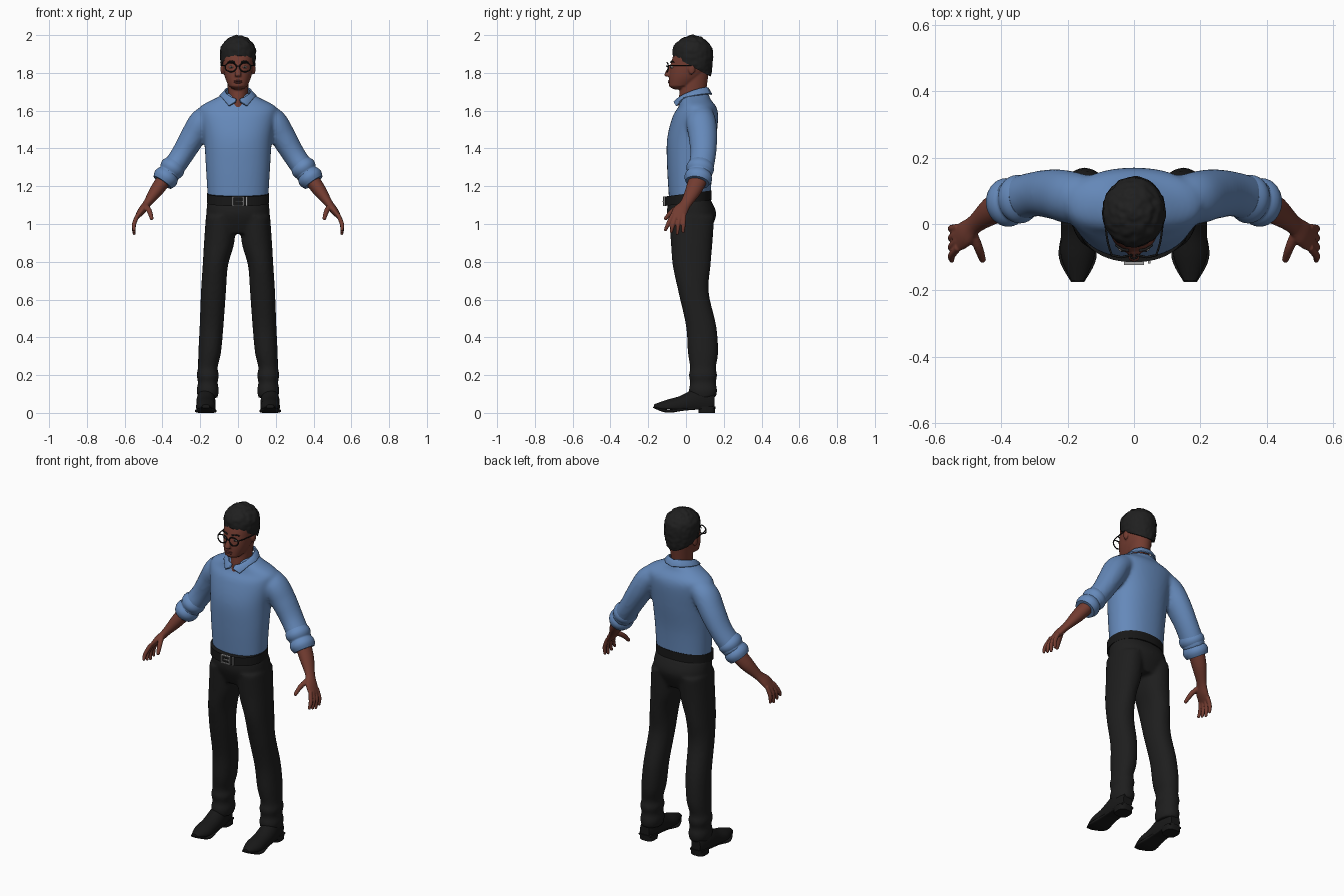
import bpy, bmesh, math
from mathutils import Vector, Matrix, noise

cube = bpy.data.objects.get("Cube")
if cube:
    bpy.data.objects.remove(cube, do_unlink=True)

X, Y, Z = Vector((1, 0, 0)), Vector((0, 1, 0)), Vector((0, 0, 1))
SIDES = ((1, "left"), (-1, "right"))


def material(name, red, green, blue):
    mat = bpy.data.materials.new(name)
    mat.use_nodes = True
    mat.diffuse_color = (red, green, blue, 1)
    mat.node_tree.nodes["Principled BSDF"].inputs["Base Color"].default_value = (red, green, blue, 1)
    return mat


shirt = material("blue shirt", .13, .25, .49)
skin = material("brown skin", .17, .045, .03)
cloth = material("black trousers", .013, .013, .013)
hair = material("black hair", .014, .014, .014)
leather = material("black leather", .009, .009, .009)
metal = material("buckle metal", .35, .35, .35)
white = material("eye white", .5, .45, .42)
lip = material("lips", .13, .035, .03)


def spline(points, steps):
    """Smooth interpolation through the stations."""
    points = [Vector(p) for p in points]
    padded = [points[0]] + points + [points[-1]]
    result = []
    for a, b, c, d in zip(padded, padded[1:], padded[2:], padded[3:]):
        for k in range(steps):
            t = k / steps
            curve = (c - a) * t + (a * 2 - b * 5 + c * 4 - d) * t ** 2 + (b * 3 - a - c * 3 + d) * t ** 3
            result.append(b + curve / 2)
    return result + [points[-1]]


def sweep(bm, stations, axis=None, ref=Y, sides=32, steps=5, power=2.0, aspect=1.0, mirror=1):
    """Closed tube through stations of x, y, z, half width and, where it differs, half depth."""
    rows = spline([(s[0] * mirror, *s[1:4], s[-1] * aspect) for s in stations], steps)
    rings = []
    for i, row in enumerate(rows):
        before, after = rows[max(i - 1, 0)], rows[min(i + 1, len(rows) - 1)]
        along = axis or (Vector(after[:3]) - Vector(before[:3])).normalized()
        deep = (ref - along * ref.dot(along)).normalized()
        wide = deep.cross(along)
        ring = []
        for k in range(sides):
            c, s = (math.copysign(abs(f) ** (2 / power), f)
                    for f in (math.cos(math.tau * k / sides), math.sin(math.tau * k / sides)))
            ring.append(bm.verts.new(Vector(row[:3]) + wide * c * row[3] + deep * s * row[4]))
        rings.append(ring)
    for low, high in zip(rings, rings[1:]):
        for k in range(sides):
            bm.faces.new((low[k - 1], low[k], high[k], high[k - 1]))
    bm.faces.new(rings[0])
    bm.faces.new(rings[-1])


def ball(bm, centre, size):
    place = Matrix.Translation(centre) @ Matrix.Diagonal((*size, 1))
    bmesh.ops.create_uvsphere(bm, u_segments=20, v_segments=12, radius=1, matrix=place)


def box(bm, centre, size):
    place = Matrix.Translation(centre) @ Matrix.Diagonal((*size, 1))
    bmesh.ops.create_cube(bm, size=1, matrix=place)


def finish(name, bm, mat, voxel=0, relax=0):
    """Turn the bmesh into an object; a voxel size fuses its pieces into one skin."""
    bmesh.ops.recalc_face_normals(bm, faces=bm.faces)
    mesh = bpy.data.meshes.new(name)
    bm.to_mesh(mesh)
    bm.free()
    ob = bpy.data.objects.new(name, mesh)
    bpy.context.collection.objects.link(ob)
    mesh.materials.append(mat)
    bpy.ops.object.select_all(action='DESELECT')
    ob.select_set(True)
    bpy.context.view_layer.objects.active = ob
    bpy.ops.object.shade_smooth_by_angle(angle=math.radians(50))
    if voxel:
        fuse = ob.modifiers.new("Fuse", 'REMESH')
        fuse.mode, fuse.voxel_size, fuse.use_smooth_shade = 'VOXEL', voxel, True
        smooth = ob.modifiers.new("Relax", 'SMOOTH')
        smooth.factor, smooth.iterations = .5, relax
    return ob


# Shirt: torso and upper sleeves fused together
bm = bmesh.new()
sweep(bm, [(0, .02, 1.13, .16, .11), (0, .02, 1.3, .17, .12), (0, .03, 1.45, .18, .13), (0, .05, 1.57, .2, .12),
           (0, .06, 1.62, .2, .1), (0, .05, 1.66, .13, .08), (0, .05, 1.69, .07, .07)], axis=Z, sides=48, power=2.2)
for side, label in SIDES:
    sweep(bm, [(.14, .08, 1.58, .06), (.19, .08, 1.54, .07), (.24, .09, 1.46, .067), (.3, .09, 1.36, .06),
               (.37, .07, 1.26, .06)], aspect=1.13, mirror=side)
finish("shirt", bm, shirt, .01, 6)

# Rolled cuffs: two bulges along the sleeve end
top, end = Vector((.33, .08, 1.32)), Vector((.4, .06, 1.22))
for side, label in SIDES:
    bm = bmesh.new()
    rolls = [(*top.lerp(end, k / 12), .057 + .01 * abs(math.sin(math.tau * k / 12))) for k in range(13)]
    sweep(bm, rolls, steps=2, aspect=1.1, mirror=side)
    finish(label + "_cuff", bm, shirt)

# Shirt collar: a flared band round the neck, dropping to a point at the front
bm = bmesh.new()
rows = []
for k in range(7):
    turn = max(math.pi * k / 6, .12)
    s, c = math.sin(turn), math.cos(turn)
    tip = .03 if k == 1 else 0
    rows.append((bm.verts.new((.068 * s, .035 - .08 * c, 1.69 + .015 * s - .03 * c)),
                 bm.verts.new((.095 * s, .035 - .1 * c, 1.665 + .012 * s - .02 * c - tip))))
for (a, b), (c, d) in zip(rows, rows[1:]):
    bm.faces.new((a, b, d, c))
collar = finish("collar", bm, shirt)
collar.modifiers.new("Mirror", 'MIRROR')
thick = collar.modifiers.new("Thickness", 'SOLIDIFY')
thick.thickness, thick.offset = .01, 0
edge = collar.modifiers.new("Round", 'BEVEL')
edge.width, edge.segments = .003, 2

# Trousers: hips and legs fused together, with folds above the hem
bm = bmesh.new()
sweep(bm, [(0, .02, 1.13, .16, .11), (0, .03, 1.05, .167, .13), (0, .03, .95, .15, .09)],
      axis=Z, sides=48, power=2.2)
folds = [(.16, .09, .24 - .04 * k, .052 + .007 * (k % 2), .068 + .007 * (k % 2)) for k in range(5)]
for side, label in SIDES:
    sweep(bm, [(.09, .03, 1.04, .08, .12), (.1, .03, .9, .08, .11), (.12, .03, .78, .067, .1),
               (.13, .04, .64, .066, .08), (.14, .08, .46, .063, .08), (.15, .09, .32, .06, .08)] + folds,
          axis=Z, power=2.2, mirror=side)
finish("trousers", bm, cloth, .01, 4)

# Belt, rising towards the back
bm = bmesh.new()
sweep(bm, [(0, .01, 1.11, .165, .125), (0, .01, 1.16, .165, .125)], axis=Z, sides=56, steps=1, power=2.2)
for v in bm.verts:
    v.co.z += v.co.y * .13
finish("belt", bm, leather)

# Buckle frame, prong and keeper
bm = bmesh.new()
for side, label in SIDES:
    box(bm, (side * .027, -.118, 1.12), (.007, .01, .05))
    box(bm, (0, -.118, 1.12 + side * .022), (.06, .01, .006))
box(bm, (.006, -.12, 1.12), (.036, .007, .006))
box(bm, (.046, -.114, 1.12), (.007, .01, .05))
finish("buckle", bm, metal)

# Shoes: flat-bottomed upper, then arched sole and heel block
for side, label in SIDES:
    bm = bmesh.new()
    sweep(bm, [(.17, -.17, .035, .02, .01), (.17, -.1, .03, .05, .04), (.17, -.03, .04, .05, .05),
               (.17, .05, .06, .05, .07), (.17, .12, .06, .04, .07), (.17, .15, .06, .03, .05)],
          axis=Y, ref=Z, mirror=side)
    for v in bm.verts:
        v.co.z = max(v.co.z, .02)
    sweep(bm, [(.17, -.175, .03, .02), (.17, -.1, .01, .057), (.17, 0, .02, .045), (.17, .15, .03, .04)],
          axis=Y, ref=Z, power=4, aspect=.16, mirror=side)
    sweep(bm, [(.17, .11, 0, .043), (.17, .11, .035, .046)], axis=Z, power=3, steps=1, mirror=side)
    finish(label + "_shoe", bm, leather)

# Forearms and hands: four fanned fingers and a thumb
fingers = []
for i in range(4):
    y = .02 * i - .07
    fingers.append(((.53, y, 1.05), (.55, y * 1.35, 1), (.55, y * 1.55, .95 + .01 * abs(i - 2))))
thumb = ((.49, -.02, 1.1), (.47, -.07, 1.07), (.457, -.107, 1.03))
for side, label in SIDES:
    bm = bmesh.new()
    sweep(bm, [(.38, .07, 1.25, .04, .05), (.43, .04, 1.18, .036, .043), (.48, 0, 1.11, .022, .03),
               (.51, -.03, 1.07, .02, .04), (.54, -.05, 1.03, .01, .037)], mirror=side)
    for digit in fingers + [thumb]:
        r = .014 if digit is thumb else .0115
        sweep(bm, [(*joint, r * size) for joint, size in zip(digit, (1, 1, .75))], ref=X, sides=12, mirror=side)
        tip = digit[-1]
        ball(bm, (tip[0] * side, *tip[1:]), (r * .75,) * 3)
    finish(label + "_arm_and_hand", bm, skin, .004, 3)

# Head, chin, neck, nose and ears fused together
bm = bmesh.new()
sweep(bm, [(0, -.03, 1.73, .05, .06), (0, 0, 1.78, .07, .09), (0, .02, 1.84, .08, .102), (0, .03, 1.91, .08, .09),
           (0, .03, 1.97, .04, .05)], axis=Z, sides=40, power=2.2)
ball(bm, (0, -.04, 1.735), (.047, .05, .024))
sweep(bm, [(0, .03, 1.59, .05, .07), (0, .03, 1.65, .05, .07), (0, .05, 1.8, .06, .07)], axis=Z)
sweep(bm, [(0, -.08, 1.84, .01), (0, -.1, 1.79, .018), (0, -.09, 1.78, .01)], axis=Z, sides=16, aspect=.85)
for side, label in SIDES:
    ball(bm, (side * .083, .03, 1.82), (.01, .018, .03))
finish("head", bm, skin, .005, 3)

# Lips, eyes and brows
bm = bmesh.new()
for z in (1.757, 1.749):
    ball(bm, (0, -.086, z), (.022, .01, .005))
finish("mouth", bm, lip)
for side, label in SIDES:
    bm = bmesh.new()
    ball(bm, (side * .035, -.073, 1.83), (.013, .01, .006))
    finish(label + "_eye", bm, white)
    bm = bmesh.new()
    ball(bm, (side * .035, -.081, 1.83), (.005, .004, .005))
    sweep(bm, [(.016, -.08, 1.856, .004), (.036, -.076, 1.862, .004), (.056, -.063, 1.856, .003)],
          ref=Z, sides=8, mirror=side)
    finish(label + "_iris_and_brow", bm, hair)

# Curly hair, cut along a hairline falling towards the nape
bm = bmesh.new()
sweep(bm, [(0, .05, 1.78, .07, .08), (0, .04, 1.84, .09, .1), (0, .035, 1.93, .092, .103), (0, .035, 1.98, .055, .06),
           (0, .035, 2, .01)], axis=Z, sides=72, steps=10)
crown = Vector((0, .035, 1.89))
for v in bm.verts:
    v.co += (v.co - crown).normalized() * .005 * noise.noise(v.co * 55)
cut = bmesh.ops.bisect_plane(bm, geom=bm.verts[:] + bm.edges[:] + bm.faces[:], plane_co=(0, -.07, 1.89),
                             plane_no=(0, .55, 1), clear_inner=True)
bmesh.ops.edgeloop_fill(bm, edges=[e for e in cut["geom_cut"] if isinstance(e, bmesh.types.BMEdge)])
finish("hair", bm, hair)

# Glasses: rims, temples and bridge
bm = bmesh.new()
for side, label in SIDES:
    turns = [math.tau * k / 16 for k in range(17)]
    rim = [(.038 + .03 * math.cos(a), -.1 + .006 * abs(math.cos(a)), 1.83 + .024 * math.sin(a), .0035) for a in turns]
    sweep(bm, rim, sides=8, steps=2, mirror=side)
    sweep(bm, [(.067, -.094, 1.84, .003), (.08, -.05, 1.84, .003), (.09, .03, 1.84, .003)],
          ref=Z, sides=8, mirror=side)
sweep(bm, [(-.01, -.1, 1.834, .003), (0, -.104, 1.837, .003), (.01, -.1, 1.834, .003)], ref=Z, sides=8)
finish("glasses", bm, leather)
